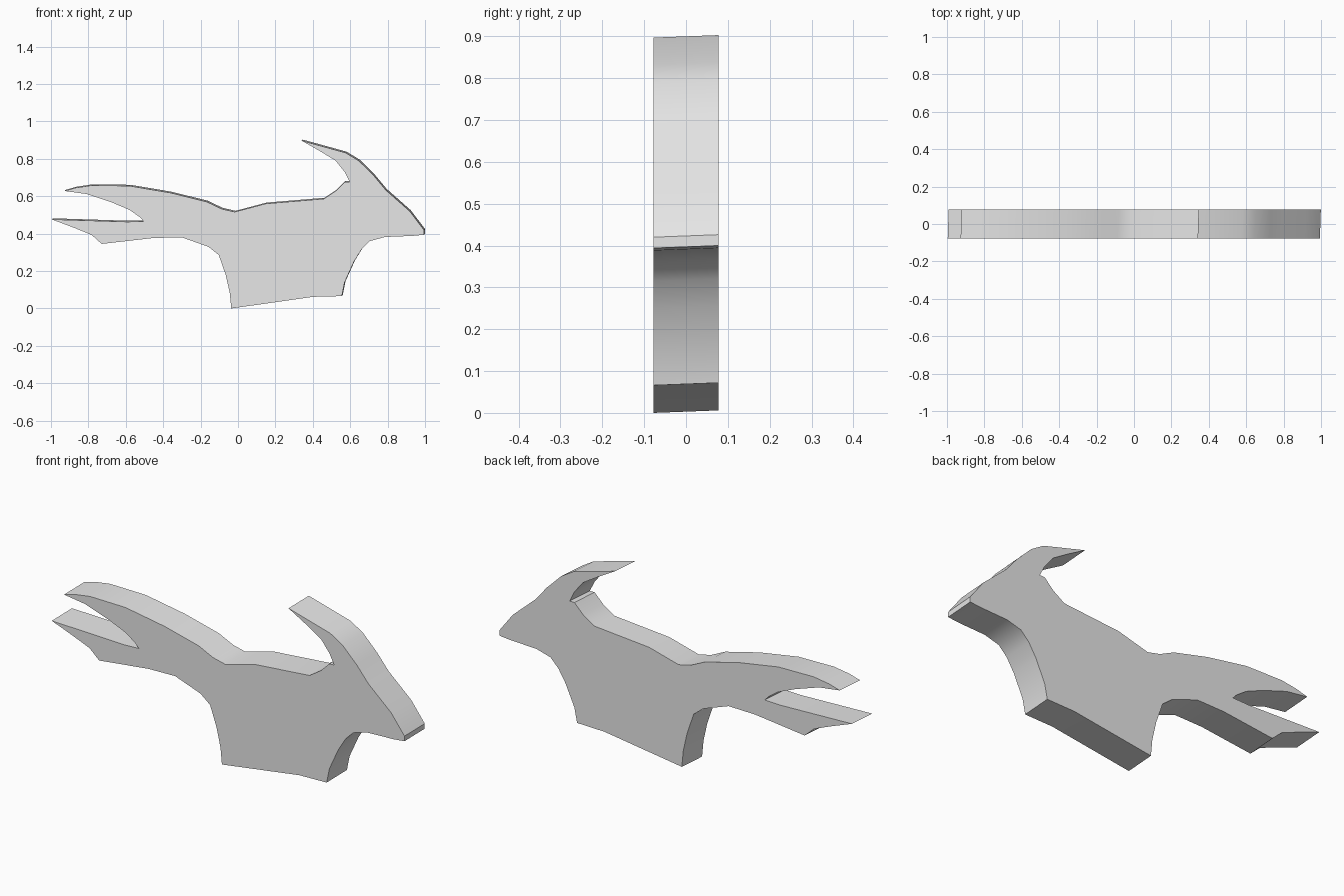
import bpy
import bmesh
from math import radians
from mathutils import Vector

cube = bpy.data.objects.get("Cube")
if cube:
    bpy.data.objects.remove(cube, do_unlink=True)

HALF_DEPTH = 0.078
# The back outline sits very slightly right of and above the front one
SKEW = Vector((0.005, 2 * HALF_DEPTH, 0.006))


def make_material(name, colour):
    material = bpy.data.materials.new(name)
    material.use_nodes = True
    material.diffuse_color = colour
    shader = material.node_tree.nodes["Principled BSDF"]
    shader.inputs["Base Color"].default_value = colour
    return material


def extrude_outline(name, outline, material):
    """Fill an x-z outline and extrude it from front to back."""
    bm = bmesh.new()
    verts = [bm.verts.new((x, -HALF_DEPTH, z)) for x, z in outline]
    front = bm.faces.new(verts)
    result = bmesh.ops.extrude_face_region(bm, geom=[front], use_keep_orig=True)
    moved = [item for item in result["geom"] if isinstance(item, bmesh.types.BMVert)]
    bmesh.ops.translate(bm, verts=moved, vec=SKEW)
    bmesh.ops.recalc_face_normals(bm, faces=bm.faces[:])

    mesh = bpy.data.meshes.new(name)
    bm.to_mesh(mesh)
    bm.free()
    mesh.materials.append(material)
    obj = bpy.data.objects.new(name, mesh)
    bpy.context.collection.objects.link(obj)

    # Soften the curved runs while keeping the corners crisp
    bpy.ops.object.select_all(action="DESELECT")
    obj.select_set(True)
    bpy.context.view_layer.objects.active = obj
    bpy.ops.object.shade_smooth_by_angle(angle=radians(30))
    return obj


# Outline runs, counter-clockwise from the lower left corner of the neck
neck_base = [(-.036, 0), (.4, .062), (.555, .066)]
throat = [(.57, .14), (.62, .25), (.66, .315), (.705, .36), (.785, .382)]
muzzle = [(.935, .388), (.994, .394), (.994, .42), (.918, .52)]
forehead = [(.79, .633), (.726, .71), (.645, .79), (.576, .832)]
crest_hook = [(.34, .897), (.437, .842), (.522, .79), (.57, .73), (.597, .676)]
crest_root = [(.57, .676), (.522, .628), (.458, .586)]
back_line = [(.148, .56), (-.018, .516), (-.087, .532), (-.167, .57)]
upper_prong_top = [(-.36, .618), (-.58, .655), (-.78, .658), (-.868, .645)]
upper_prong_under = [(-.927, .628), (-.81, .612), (-.675, .567), (-.58, .527)]
fork = [(-.526, .489), (-.504, .466), (-.59, .463)]
lower_prong = [(-.996, .476), (-.873, .43), (-.782, .393), (-.729, .345)]
belly = [(-.45, .377), (-.3, .38), (-.157, .329), (-.103, .286)]
neck_back = [(-.066, .18), (-.044, .083)]

outline = (
    neck_base + throat + muzzle + forehead + crest_hook + crest_root
    + back_line + upper_prong_top + upper_prong_under + fork
    + lower_prong + belly + neck_back
)

light_grey = make_material("light grey", (0.8, 0.8, 0.8, 1.0))
extrude_outline("horned_head_plate", outline, light_grey)
